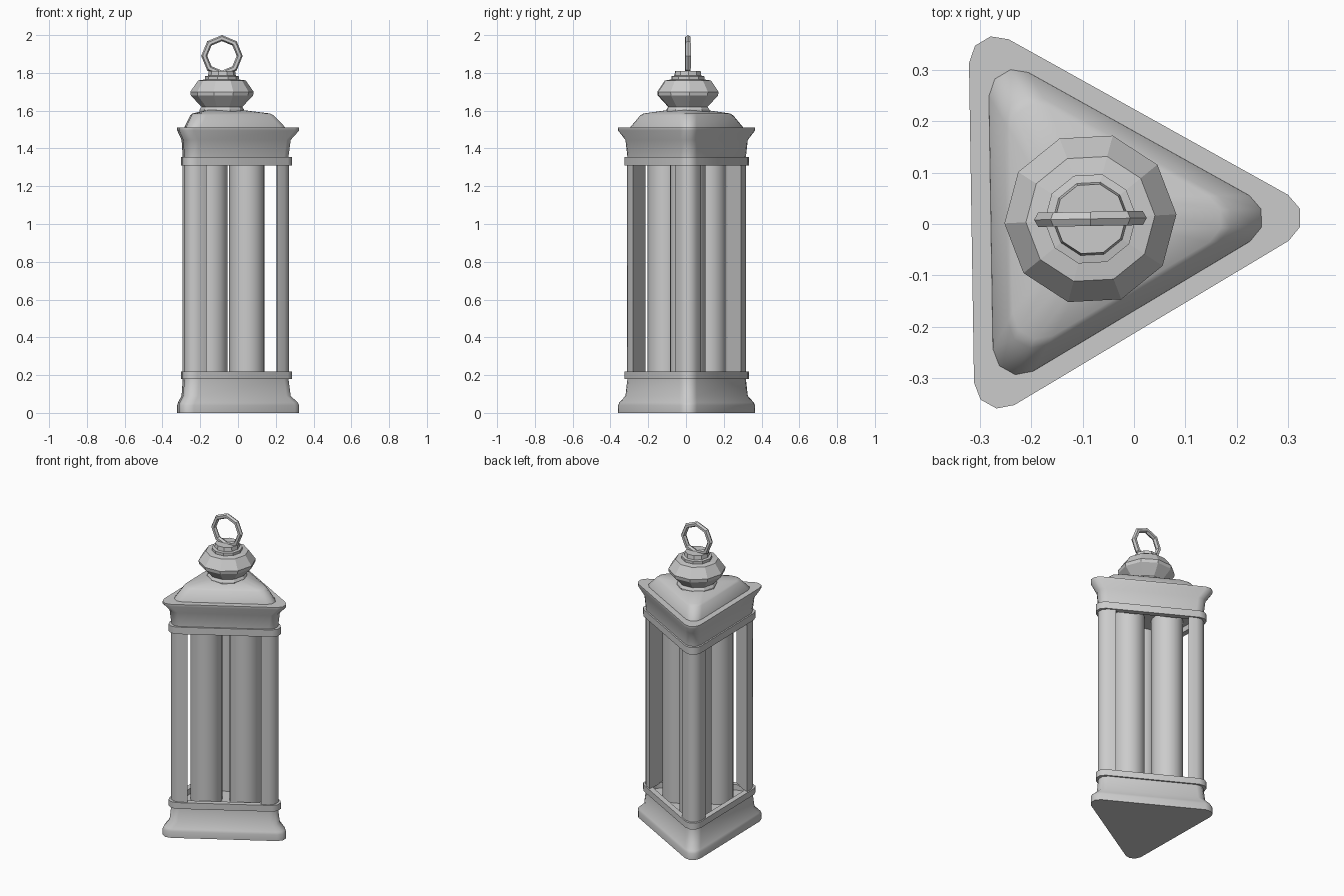
import bpy, bmesh, math
from mathutils import Vector

if "Cube" in bpy.data.objects:
    bpy.data.objects.remove(bpy.data.objects["Cube"])

CX, CY = -0.085, 0.006          # lantern axis
TILT = math.radians(0.9)        # slight turn of the whole body
R = 0.052                       # corner radius


def place(x, y, z, a):
    """Turn a local point about the lantern axis."""
    a += TILT
    return (CX + x * math.cos(a) - y * math.sin(a),
            CY + x * math.sin(a) + y * math.cos(a), z)


def arc(d, r=R):
    """Rounded corner pointing along +x, its centre d from the axis."""
    return [(d + r * math.cos(math.radians(t)), r * math.sin(math.radians(t)))
            for t in (-60, -20, 20, 60)]


def tri_ring(d, z, r=R):
    return [place(x, y, z, math.radians(120 * k)) for k in range(3) for x, y in arc(d, r)]


def loft(name, rings, smooth=None):
    """Skin a stack of matching closed rings and cap both ends."""
    bm = bmesh.new()
    rows = [[bm.verts.new(p) for p in ring] for ring in rings]
    n = len(rows[0])
    for a, b in zip(rows, rows[1:]):
        for i in range(n):
            j = (i + 1) % n
            bm.faces.new((a[i], a[j], b[j], b[i]))
    bm.faces.new(rows[0][::-1])
    bm.faces.new(rows[-1])
    bmesh.ops.recalc_face_normals(bm, faces=bm.faces)
    me = bpy.data.meshes.new(name)
    bm.to_mesh(me)
    bm.free()
    ob = bpy.data.objects.new(name, me)
    bpy.context.collection.objects.link(ob)
    if smooth:
        bpy.ops.object.select_all(action='DESELECT')
        bpy.context.view_layer.objects.active = ob
        ob.select_set(True)
        bpy.ops.object.shade_smooth_by_angle(angle=math.radians(smooth))
    return ob


def circle(x, y, r, z, n, start=0.0):
    return [(x + r * math.cos(start + 2 * math.pi * i / n),
             y + r * math.sin(start + 2 * math.pi * i / n), z) for i in range(n)]


# base plinth with a band and a shallow recess for the tubes
base = [(.36, 0), (.36, .04), (.352, .055), (.315, .09), (.303, .18), (.322, .18),
        (.322, .22), (.255, .22), (.255, .185)]
loft("base", [tri_ring(d, z) for d, z in base], 42)

# upper entablature
upper = [(.255, 1.345), (.255, 1.31), (.322, 1.31), (.322, 1.355), (.303, 1.355),
         (.315, 1.445), (.36, 1.495), (.36, 1.51), (.28, 1.51)]
loft("upper_frame", [tri_ring(d, z) for d, z in upper], 42)

# roof with a softened shoulder
roof = [(.286, 1.505), (.283, 1.515), (.225, 1.575), (.205, 1.585), (.06, 1.603)]
loft("roof", [tri_ring(d, z) for d, z in roof], 42)

# corner posts and inner tubes
post = arc(.305) + [(.29, .069), (.29, -.069)]
for k in range(3):
    a = math.radians(120 * k)
    loft(f"corner_post_{k + 1}", [[place(x, y, z, a) for x, y in post] for z in (.215, 1.315)], 42)
    x, y, _ = place(.132, 0, 0, a)
    loft(f"glass_tube_{k + 1}", [circle(x, y, .094, z, 20) for z in (.18, 1.35)], 30)

# ten-sided finial
finial = [(.118, 1.585), (.118, 1.605), (.108, 1.62), (.165, 1.68), (.168, 1.70),
          (.126, 1.76), (.09, 1.765), (.09, 1.782), (.074, 1.785), (.07, 1.81)]
loft("finial", [circle(-.085, .01, r, z, 10, math.radians(3)) for r, z in finial])

# hanging ring
bpy.ops.mesh.primitive_torus_add(major_segments=8, minor_segments=6, major_radius=.094,
                                 minor_radius=.016, location=(-.085, .01, 1.89),
                                 rotation=(math.pi / 2, 0, math.radians(1)))
bpy.context.object.name = "hanging_ring"
